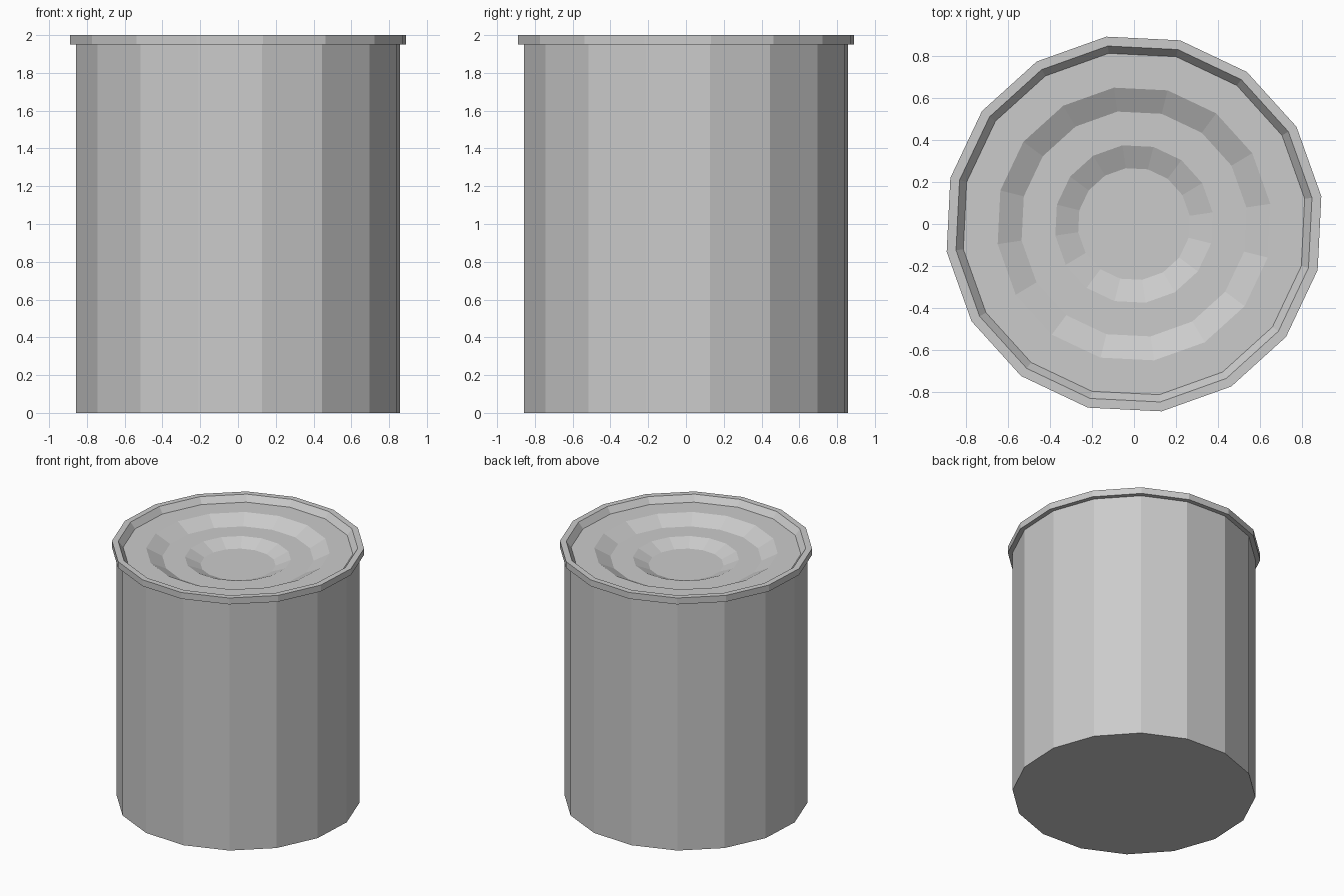
import bpy, bmesh, math

if "Cube" in bpy.data.objects:
    bpy.data.objects.remove(bpy.data.objects["Cube"])

SIDES = 16
TURN = math.radians(8.4)


def lathe(name, profile):
    """Revolve (radius, z) points around z and cap both ends with flat faces."""
    bm = bmesh.new()
    rings = []
    for r, z in profile:
        rings.append([bm.verts.new((r * math.cos(TURN + i * math.tau / SIDES),
                                    r * math.sin(TURN + i * math.tau / SIDES), z))
                      for i in range(SIDES)])
    for a, b in zip(rings, rings[1:]):
        for i in range(SIDES):
            j = (i + 1) % SIDES
            bm.faces.new((a[i], a[j], b[j], b[i]))
    bm.faces.new(rings[0][::-1])
    bm.faces.new(rings[-1])
    mesh = bpy.data.meshes.new(name)
    bm.to_mesh(mesh)
    bm.free()
    obj = bpy.data.objects.new(name, mesh)
    bpy.context.collection.objects.link(obj)
    return obj


# Canister: body wall, overhanging rim, and lid stepping down to the centre
lathe("canister", [
    (0.866, 0.0), (0.866, 1.95),                # body
    (0.90, 1.95), (0.90, 2.0), (0.855, 2.0),    # rim
    (0.82, 1.953),                              # rim inner slope
    (0.655, 1.953), (0.54, 1.893),              # first lid step
    (0.378, 1.893), (0.268, 1.845),             # second lid step
])
